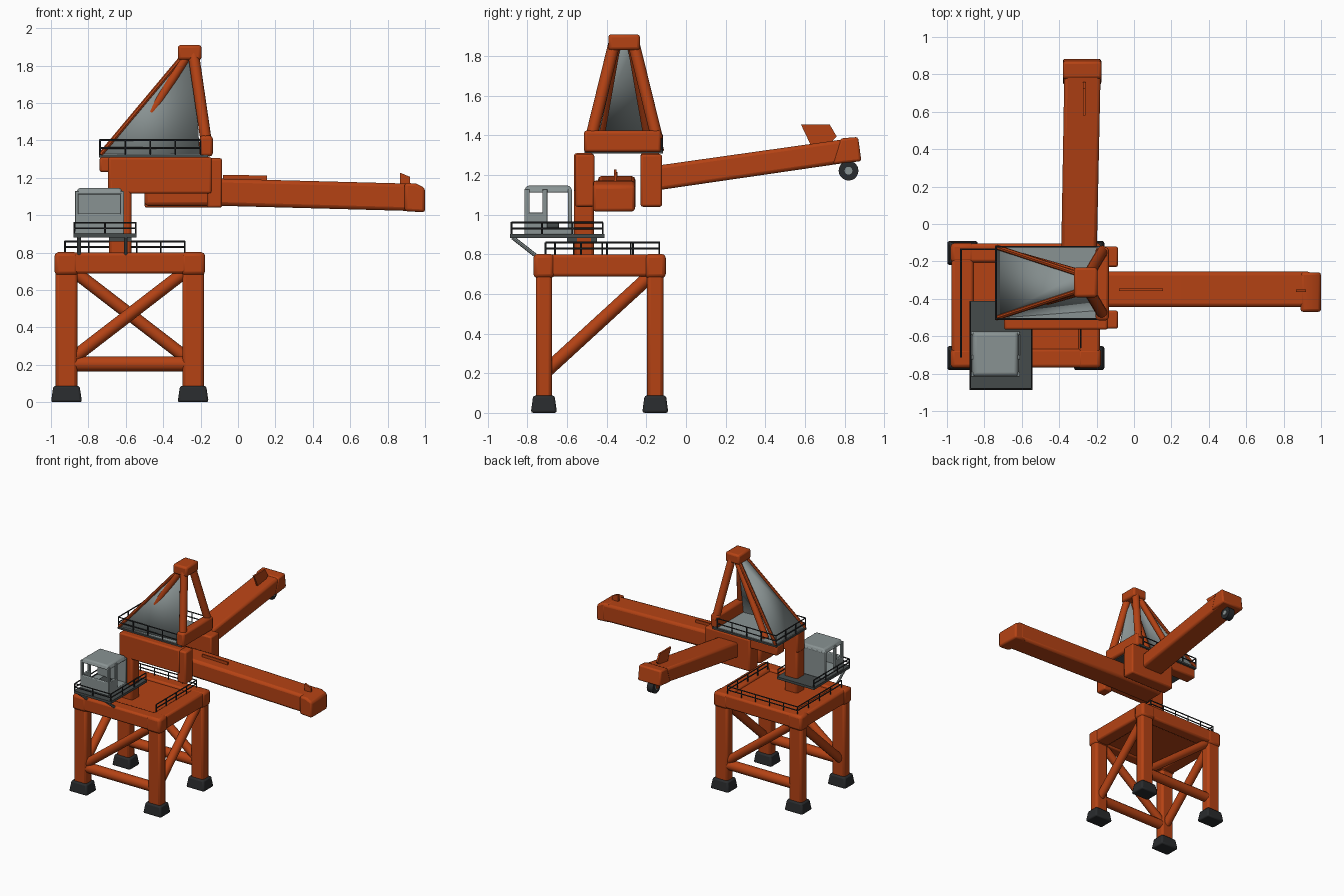
import bpy, bmesh, math
from mathutils import Vector

if "Cube" in bpy.data.objects:
    bpy.data.objects.remove(bpy.data.objects["Cube"])


def mat(name, r, g, b):
    m = bpy.data.materials.new(name)
    m.diffuse_color = (r, g, b, 1)
    m.use_nodes = True
    m.node_tree.nodes["Principled BSDF"].inputs["Base Color"].default_value = m.diffuse_color
    return m


ORANGE = mat("orange paint", 0.46, 0.055, 0.007)
GREY = mat("light grey panel", 0.25, 0.29, 0.29)
DARK = mat("dark grey deck", 0.06, 0.07, 0.07)
BLACK = mat("black rubber", 0.022, 0.024, 0.026)


def finish(name, bm, m, bevel=0, seg=2):
    bmesh.ops.recalc_face_normals(bm, faces=bm.faces)
    me = bpy.data.meshes.new(name)
    bm.to_mesh(me)
    bm.free()
    ob = bpy.data.objects.new(name, me)
    bpy.context.collection.objects.link(ob)
    me.materials.append(m)
    if bevel:
        md = ob.modifiers.new("bevel", 'BEVEL')
        md.width, md.segments, md.limit_method = bevel, seg, 'ANGLE'
    bpy.ops.object.select_all(action='DESELECT')
    bpy.context.view_layer.objects.active = ob
    ob.select_set(True)
    bpy.ops.object.shade_smooth_by_angle(angle=math.radians(40))
    return ob


def loft(name, a, b, m, bevel=0, seg=2):
    """Solid between two matching outlines."""
    bm = bmesh.new()
    va, vb = [bm.verts.new(p) for p in a], [bm.verts.new(p) for p in b]
    bm.faces.new(va)
    bm.faces.new(vb)
    n = len(va)
    for i in range(n):
        j = (i + 1) % n
        bm.faces.new((va[i], va[j], vb[j], vb[i]))
    return finish(name, bm, m, bevel, seg)


def rect(x0, x1, y0, y1, z):
    return [(x0, y0, z), (x1, y0, z), (x1, y1, z), (x0, y1, z)]


def box(name, x0, x1, y0, y1, z0, z1, m, bevel=0, seg=2):
    return loft(name, rect(x0, x1, y0, y1, z0), rect(x0, x1, y0, y1, z1), m, bevel, seg)


def prism_y(name, prof, y0, y1, m, bevel=0):
    return loft(name, [(x, y0, z) for x, z in prof], [(x, y1, z) for x, z in prof], m, bevel)


def prism_x(name, prof, x0, x1, m, bevel=0):
    return loft(name, [(x0, y, z) for y, z in prof], [(x1, y, z) for y, z in prof], m, bevel)


def tubes(name, segs, r, m, n=12):
    bm = bmesh.new()
    for p, q in segs:
        p, q = Vector(p), Vector(q)
        d = q - p
        mx = d.to_track_quat('Z', 'Y').to_matrix().to_4x4()
        mx.translation = (p + q) / 2
        bmesh.ops.create_cone(bm, cap_ends=True, segments=n, radius1=r, radius2=r,
                              depth=d.length, matrix=mx)
    return finish(name, bm, m)


def railing(name, path, z, heights, step=0.14, r=0.005):
    segs = []
    for (ax, ay), (bx, by) in zip(path, path[1:]):
        segs += [((ax, ay, z + h), (bx, by, z + h)) for h in heights]
        k = max(1, round(math.hypot(bx - ax, by - ay) / step))
        for i in range(k + 1):
            x, y = ax + (bx - ax) * i / k, ay + (by - ay) * i / k
            segs.append(((x, y, z - 0.01), (x, y, z + heights[-1])))
    tubes(name, segs, r, BLACK, 6)


# gantry feet, legs and corner blocks
LX, LY = (-0.917, -0.24), (-0.717, -0.155)
for x, sx in zip(LX, ("left", "right")):
    for y, sy in zip(LY, ("front", "back")):
        n = f"{sy}_{sx}"
        loft(n + "_foot", rect(x - .083, x + .083, y - .066, y + .066, 0),
             rect(x - .07, x + .07, y - .054, y + .054, 0.088), BLACK, 0.012)
        box(n + "_leg", x - .058, x + .058, y - .041, y + .041, 0.07, 0.72, ORANGE, 0.018)
        box(n + "_corner", x - .064, x + .064, y - .053, y + .053, 0.68, 0.802, ORANGE, 0.02)

# top frame and deck
for y, s in zip(LY, ("front", "back")):
    box(s + "_top_beam", LX[0], LX[1], y - .05, y + .05, 0.688, 0.80, ORANGE, 0.015)
for x, s in zip(LX, ("left", "right")):
    box(s + "_top_beam", x - .058, x + .058, LY[0], LY[1], 0.688, 0.80, ORANGE, 0.015)
box("deck", -0.9, -0.25, -0.7, -0.17, 0.70, 0.782, ORANGE)

# lower beams and diagonal braces
for y, s, (a, b) in zip(LY, ("front", "back"), (LX, LX[::-1])):
    d = 0.04 if b > a else -0.04
    tubes(s + "_lower_beam", [((-0.875, y, 0.205), (-0.275, y, 0.205))], 0.04, ORANGE)
    tubes(s + "_brace", [((a + d, y, 0.24), (b - d, y, 0.70))], 0.034, ORANGE)
for x, s in zip(LX, ("left", "right")):
    tubes(s + "_brace", [((x, LY[0], 0.20), (x, LY[1], 0.715))], 0.034, ORANGE)

railing("deck_railing", [(-0.925, -0.71), (-0.925, -0.135), (-0.285, -0.135), (-0.285, -0.66)],
        0.80, (0.03, 0.06))

# slewing column and machinery frame
box("column", -0.69, -0.57, -0.565, -0.465, 0.76, 1.2, ORANGE, 0.015)
box("front_frame_beam", -0.695, -0.14, -0.565, -0.465, 1.115, 1.31, ORANGE, 0.012)
box("front_frame_end", -0.165, -0.085, -0.56, -0.462, 1.04, 1.305, ORANGE, 0.012)
box("rear_frame_block", -0.50, -0.085, -0.23, -0.12, 1.04, 1.305, ORANGE, 0.012)
box("rear_frame_beam", -0.74, -0.45, -0.23, -0.13, 1.23, 1.31, ORANGE, 0.012)

# upper platform
box("upper_platform", -0.742, -0.16, -0.512, -0.117, 1.308, 1.322, DARK)
box("upper_floor", -0.735, -0.17, -0.505, -0.124, 1.318, 1.327, GREY)
box("mast_foot_beam", -0.205, -0.135, -0.515, -0.125, 1.315, 1.425, ORANGE, 0.015)
railing("upper_railing", [(-0.2, -0.507), (-0.738, -0.507), (-0.738, -0.122), (-0.2, -0.122)],
        1.32, (0.04, 0.083))

# mast: head, legs and sheet panels
box("mast_head", -0.322, -0.195, -0.392, -0.232, 1.83, 1.91, ORANGE, 0.015)
CY = -0.313
for s, n in ((-1, "front"), (1, "back")):
    tubes(n + "_mast_right_leg", [((-0.168, CY + s * .168, 1.38), (-0.238, CY + s * .05, 1.86))],
          0.03, ORANGE)
    tubes(n + "_mast_left_leg", [((-0.605, CY + s * .135, 1.325), (-0.275, CY + s * .042, 1.85))],
          0.025, ORANGE)
    tubes(n + "_mast_edge", [((-0.735, CY + s * .19, 1.325), (-0.295, CY + s * .045, 1.85))],
          0.013, ORANGE, 8)


def panel(name, pts):
    bm = bmesh.new()
    bm.faces.new([bm.verts.new(p) for p in pts])
    ob = finish(name, bm, GREY)
    md = ob.modifiers.new("thickness", 'SOLIDIFY')
    md.thickness, md.offset = 0.008, 0


panel("left_sheet", [(-0.73, -0.50, 1.325), (-0.73, -0.127, 1.325),
                     (-0.29, -0.268, 1.85), (-0.29, -0.358, 1.85)])
panel("front_sheet", [(-0.73, -0.50, 1.325), (-0.205, -0.46, 1.325),
                      (-0.235, -0.345, 1.84), (-0.29, -0.358, 1.85)])

# right boom with raised tip and fins
prism_y("right_boom", [(-0.5, 1.05), (-0.5, 1.195), (-0.08, 1.195), (0.95, 1.168), (0.95, 1.022),
                       (-0.08, 1.05)], -0.445, -0.255, ORANGE, 0.02)
prism_y("right_boom_tip", [(0.89, 1.022), (0.89, 1.172), (0.95, 1.17), (1.0, 1.145), (1.0, 1.015)],
        -0.47, -0.258, ORANGE, 0.015)
prism_y("right_boom_rear_fin", [(-0.08, 1.18), (-0.08, 1.216), (0.155, 1.212), (0.155, 1.18)],
        -0.358, -0.346, ORANGE)
prism_y("right_boom_tip_fin", [(0.865, 1.16), (0.865, 1.228), (0.92, 1.205), (0.92, 1.16)],
        -0.364, -0.35, ORANGE)

# back boom, tilted upward
box_root = [(-0.39, -0.2, 1.115), (-0.2, -0.2, 1.115), (-0.2, -0.2, 1.24), (-0.39, -0.2, 1.24)]
box_end = [(-0.372, 0.83, 1.265), (-0.178, 0.83, 1.265), (-0.178, 0.83, 1.385),
           (-0.372, 0.83, 1.385)]
loft("back_boom", box_root, box_end, ORANGE, 0.018)
prism_x("back_boom_tip", [(0.74, 1.255), (0.78, 1.385), (0.868, 1.392), (0.885, 1.27), (0.81, 1.262)],
        -0.38, -0.175, ORANGE, 0.012)
prism_x("back_boom_fin", [(0.58, 1.455), (0.725, 1.455), (0.76, 1.395), (0.72, 1.35), (0.63, 1.35)],
        -0.272, -0.258, ORANGE)
tubes("back_boom_wheel", [((-0.305, 0.82, 1.222), (-0.25, 0.82, 1.222))], 0.05, BLACK, 20)
tubes("wheel_hub", [((-0.31, 0.82, 1.222), (-0.245, 0.82, 1.222))], 0.02, GREY, 12)
prism_x("wheel_bracket", [(0.80, 1.28), (0.84, 1.28), (0.83, 1.215), (0.81, 1.215)],
        -0.318, -0.308, ORANGE)

# cab platform with supports
box("cab_platform", -0.88, -0.542, -0.887, -0.412, 0.882, 0.902, DARK)
for x in (-0.85, -0.60):
    tubes("cab_platform_strut", [((x, -0.875, 0.885), (x, -0.76, 0.795))], 0.01, GREY, 8)
box("cab_platform_post", -0.69, -0.57, -0.6, -0.45, 0.86, 0.884, DARK)
railing("cab_railing", [(-0.875, -0.42), (-0.875, -0.88), (-0.547, -0.88), (-0.547, -0.42)],
        0.90, (0.03, 0.06))

# operator cab: hollow, with open windows and doorways
X0, X1, Y0, Y1 = -0.872, -0.61, -0.815, -0.575
box("cab_floor", X0, X1, Y0, Y1, 0.90, 0.93, GREY, 0.005)
box("cab_front_panel", X0, X1, Y0, Y0 + .02, 0.91, 1.01, GREY, 0.006)
box("cab_back_wall", X0, X1, Y1 - .02, Y1, 0.91, 1.13, GREY, 0.006)
loft("cab_roof", rect(X0, X1, Y0 - .005, Y1 + .005, 1.112),
     rect(X0 + .02, X1 - .02, Y0 + .01, Y1 - .01, 1.146), GREY, 0.01)
for x, s in ((X0, "left"), (X1 - .02, "right")):
    box(f"cab_{s}_panel", x, x + .02, Y0, -0.70, 0.91, 1.01, GREY, 0.004)
    box(f"cab_{s}_front_post", x, x + .02, Y0, Y0 + .025, 0.95, 1.13, GREY, 0.004)
    box(f"cab_{s}_middle_post", x, x + .02, -0.725, -0.70, 0.95, 1.13, GREY, 0.004)
box("cab_seat", -0.78, -0.70, -0.72, -0.64, 0.93, 0.96, DARK, 0.01)
